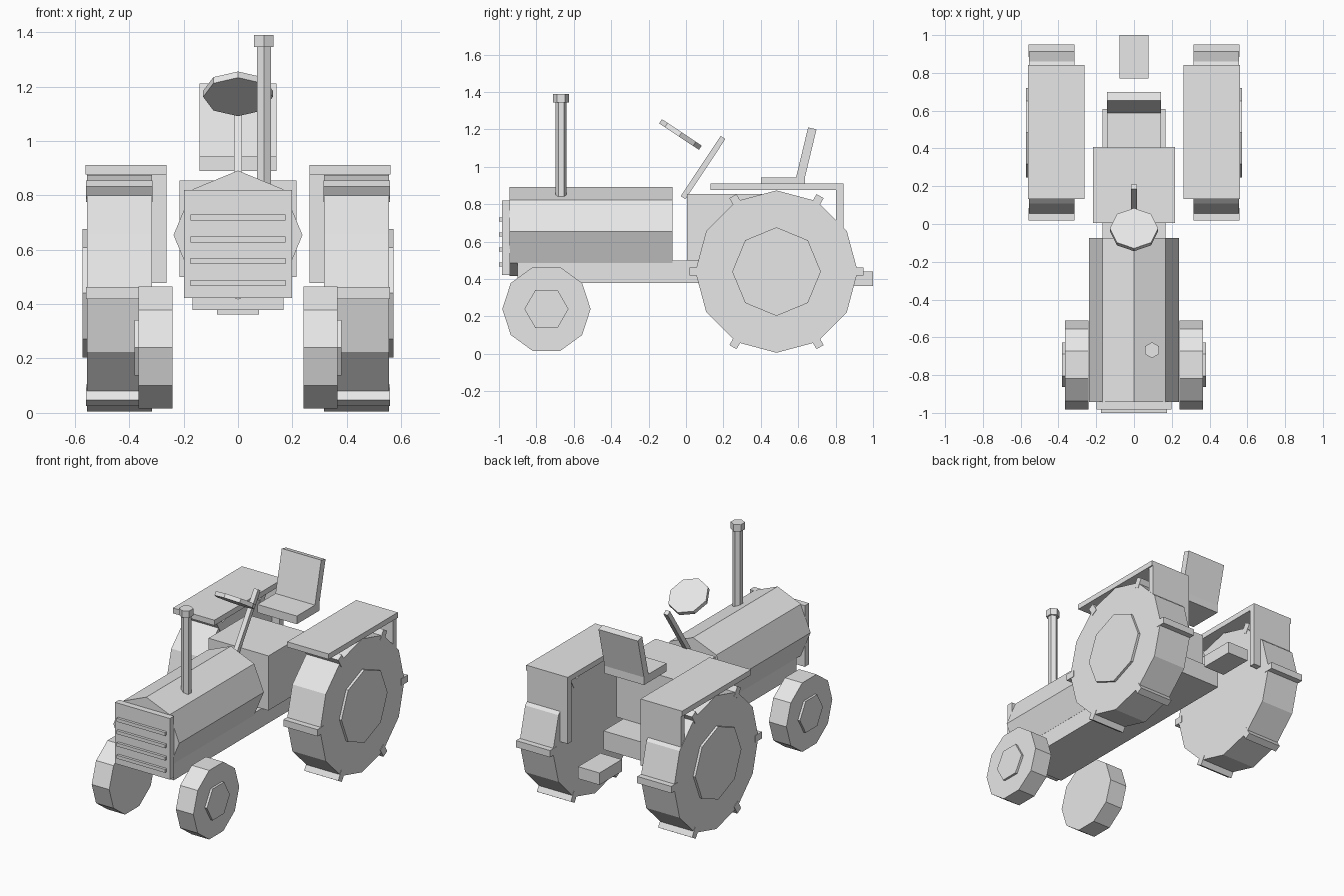
import bpy
import bmesh
from math import cos, sin, pi, radians
from mathutils import Matrix, Vector

cube = bpy.data.objects.get("Cube")
if cube:
    bpy.data.objects.remove(cube, do_unlink=True)

COLOUR = (0.8, 0.8, 0.8, 1.0)
grey = bpy.data.materials.new("light_grey")
grey.use_nodes = True
grey.diffuse_color = COLOUR
for node in grey.node_tree.nodes:
    if node.type == "BSDF_PRINCIPLED":
        node.inputs["Base Color"].default_value = COLOUR


def finish(name, bm, mirror=False):
    """Turn a bmesh into an object, optionally mirrored across x."""
    bmesh.ops.recalc_face_normals(bm, faces=bm.faces)
    mesh = bpy.data.meshes.new(name)
    bm.to_mesh(mesh)
    bm.free()
    mesh.materials.append(grey)
    obj = bpy.data.objects.new(name, mesh)
    bpy.context.collection.objects.link(obj)
    if mirror:
        obj.modifiers.new("both_sides", "MIRROR").use_axis[0] = True
    return obj


def add_box(bm, x, y, z):
    """Box given by its (min, max) range on each axis."""
    lo, hi = Vector((x[0], y[0], z[0])), Vector((x[1], y[1], z[1]))
    mat = Matrix.Translation((lo + hi) / 2) @ Matrix.Diagonal((*(hi - lo), 1))
    return bmesh.ops.create_cube(bm, size=1, matrix=mat)["verts"]


def box(name, x, y, z, mirror=False):
    bm = bmesh.new()
    add_box(bm, x, y, z)
    return finish(name, bm, mirror)


def tilted_box(name, size, centre, angle):
    """Box leaning backwards (towards +y) by the angle in degrees."""
    bm = bmesh.new()
    mat = (Matrix.Translation(centre) @ Matrix.Rotation(radians(-angle), 4, "X")
           @ Matrix.Diagonal((*size, 1)))
    bmesh.ops.create_cube(bm, size=1, matrix=mat)
    return finish(name, bm)


def prism(name, axis, sides, radius, span, centre, phase=0.0, mirror=False):
    """Regular prism along an axis; centre is given in the other two axes."""
    place = {"x": lambda a, b, h: (h, a, b),
             "y": lambda a, b, h: (a, h, b),
             "z": lambda a, b, h: (a, b, h)}[axis]
    bm = bmesh.new()
    rings = []
    for h in span:
        ring = []
        for i in range(sides):
            t = phase + 2 * pi * i / sides
            ring.append(bm.verts.new(place(centre[0] + radius * cos(t),
                                           centre[1] + radius * sin(t), h)))
        rings.append(ring)
        bm.faces.new(ring)
    for i in range(sides):
        j = (i + 1) % sides
        bm.faces.new((rings[0][i], rings[0][j], rings[1][j], rings[1][i]))
    return finish(name, bm, mirror)


# Body
box("chassis", (-0.167, 0.167), (-0.9, 0.61), (0.378, 0.5))
box("transmission_housing", (-0.216, 0.216), (0.005, 0.407), (0.5, 0.855))
box("hitch", (-0.077, 0.077), (0.77, 1.0), (0.362, 0.44))
prism("hood", "y", 8, 0.237, (-0.943, -0.073), (0, 0.654))

# Grille with four slats
box("grille", (-0.198, 0.198), (-0.983, -0.94), (0.422, 0.82))
bm = bmesh.new()
for i in range(4):
    z = 0.478 + 0.08 * i
    add_box(bm, (-0.175, 0.175), (-1.0, -0.98), (z - 0.011, z + 0.011))
finish("grille_slats", bm)

# Exhaust
EXHAUST = (0.095, -0.668)
prism("exhaust_pipe", "z", 6, 0.03, (0.8, 1.35), EXHAUST, pi / 2)
prism("exhaust_cap", "z", 6, 0.042, (1.345, 1.39), EXHAUST, pi / 2)

# Steering
TILT = 33.6
tilted_box("steering_column", (0.03, 0.03, 0.386), (0, 0.091, 0.996), TILT)
steering = prism("steering_wheel", "z", 8, 0.128, (-0.0135, 0.0135), (0, 0))
steering.data.transform(Matrix.Translation((0, -0.03, 1.173))
                        @ Matrix.Rotation(radians(-TILT), 4, "X"))

# Seat
box("seat_cushion", (-0.142, 0.142), (0.402, 0.635), (0.89, 0.943))
tilted_box("seat_backrest", (0.284, 0.046, 0.31), (0, 0.639, 1.055), 13.5)

# Fenders: flat top and rear plate
box("fender_top", (0.262, 0.561), (0.132, 0.842), (0.876, 0.911), True)
box("fender_rear_plate", (0.262, 0.553), (0.803, 0.842), (0.478, 0.88), True)

# Rear wheels
REAR = (0.484, 0.44)
prism("rear_tyre", "x", 12, 0.434, (0.316, 0.556), REAR, mirror=True)
prism("rear_hub", "x", 8, 0.237, (0.55, 0.572), REAR, mirror=True)
bm = bmesh.new()
for i in range(6):
    verts = add_box(bm, (0.314, 0.559), (0.4, 0.466), (-0.022, 0.022))
    bmesh.ops.transform(bm, verts=verts,
                        matrix=Matrix.Translation((0, *REAR))
                        @ Matrix.Rotation(i * pi / 3, 4, "X"))
finish("rear_tyre_lugs", bm, True)

# Front wheels
FRONT = (-0.746, 0.24)
prism("front_tyre", "x", 10, 0.236, (0.24, 0.366), FRONT, mirror=True)
prism("front_hub", "x", 6, 0.118, (0.36, 0.381), FRONT, mirror=True)
